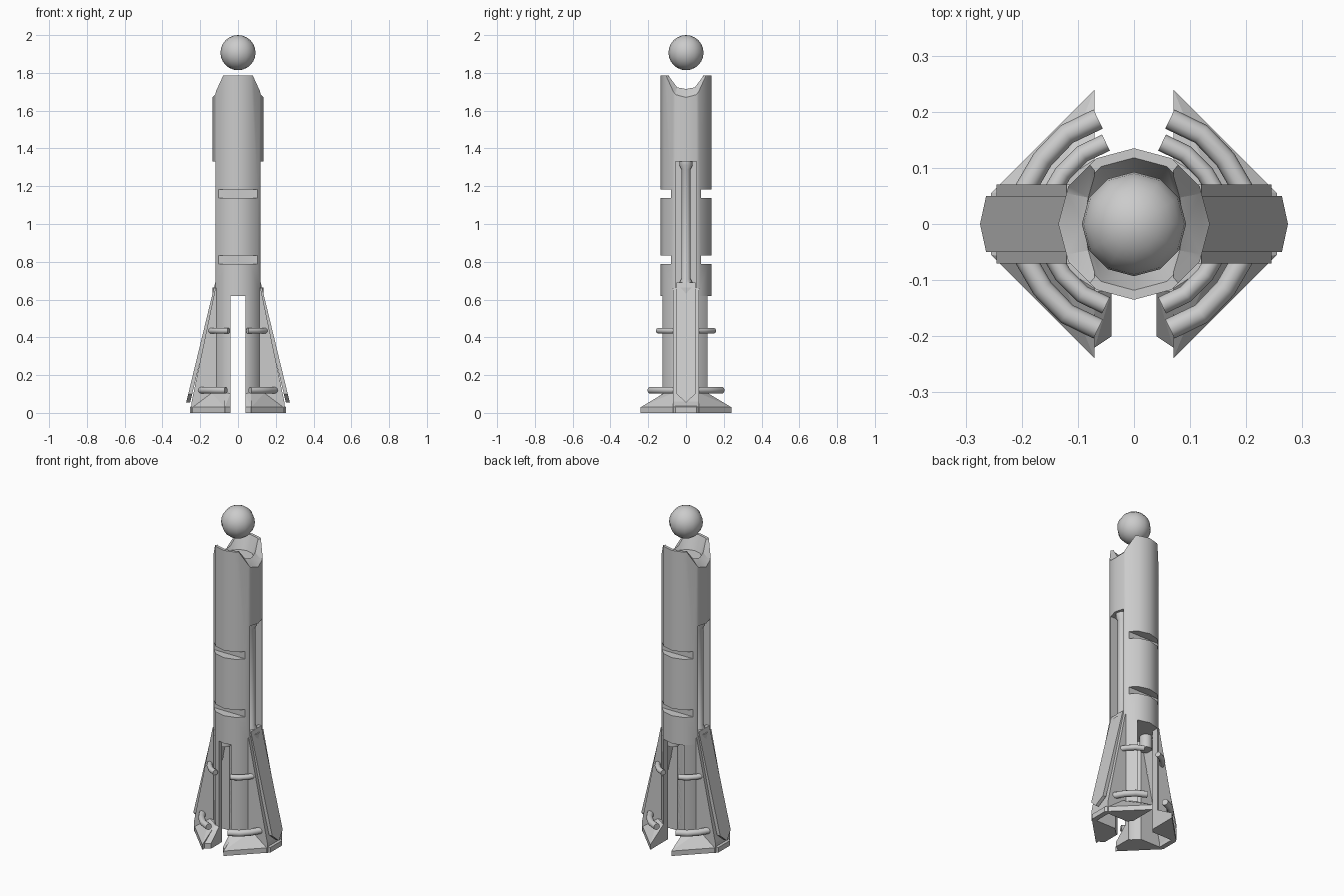
import bpy, bmesh, math
from mathutils import Vector

cube = bpy.data.objects.get("Cube")
if cube:
    bpy.data.objects.remove(cube, do_unlink=True)

grey = bpy.data.materials.new("light grey metal")
grey.use_nodes = True
grey.diffuse_color = (0.6, 0.6, 0.6, 1)
grey.node_tree.nodes["Principled BSDF"].inputs["Base Color"].default_value = (0.6, 0.6, 0.6, 1)


def finish(name, bm):
    bmesh.ops.recalc_face_normals(bm, faces=bm.faces)
    mesh = bpy.data.meshes.new(name)
    bm.to_mesh(mesh)
    bm.free()
    mesh.materials.append(grey)
    obj = bpy.data.objects.new(name, mesh)
    bpy.context.collection.objects.link(obj)
    return obj


def smooth(obj, angle=35):
    bpy.ops.object.select_all(action='DESELECT')
    obj.select_set(True)
    bpy.context.view_layer.objects.active = obj
    bpy.ops.object.shade_smooth_by_angle(angle=math.radians(angle))


def lathe(name, profile, x=0, sides=12):
    """Closed turned solid from (radius, height) pairs, bottom to top."""
    bm = bmesh.new()
    rings = [[bm.verts.new((x + r * math.cos(math.tau * i / sides),
                            r * math.sin(math.tau * i / sides), z))
              for i in range(sides)] for r, z in profile]
    for a, b in zip(rings, rings[1:]):
        for i in range(sides):
            j = (i + 1) % sides
            bm.faces.new((a[i], a[j], b[j], b[i]))
    bm.faces.new(rings[0])
    bm.faces.new(rings[-1])
    return finish(name, bm)


def hull(name, points):
    bm = bmesh.new()
    for p in points:
        bm.verts.new(p)
    res = bmesh.ops.convex_hull(bm, input=bm.verts)
    bmesh.ops.delete(bm, geom=list({v for v in res["geom_interior"] if isinstance(v, bmesh.types.BMVert)}),
                     context='VERTS')
    bmesh.ops.dissolve_limit(bm, angle_limit=0.01, verts=bm.verts, edges=bm.edges)
    return finish(name, bm)


def box(name, x0, x1, y0, y1, z0, z1):
    return hull(name, [(x, y, z) for x in (x0, x1) for y in (y0, y1) for z in (z0, z1)])


def extrude_y(name, profile, half, side):
    """Convex side profile of (x, z) points spread across the width."""
    return hull(name, [(side * x, y, z) for x, z in profile for y in (-half, half)])


def carve(obj, cutters):
    for c in cutters:
        mod = obj.modifiers.new("cut", 'BOOLEAN')
        mod.operation, mod.solver, mod.object = 'DIFFERENCE', 'EXACT', c
    bpy.context.view_layer.update()
    mesh = bpy.data.meshes.new_from_object(obj.evaluated_get(bpy.context.evaluated_depsgraph_get()))
    obj.modifiers.clear()
    obj.data = mesh


def remove(objs):
    for o in objs:
        bpy.data.objects.remove(o, do_unlink=True)


def pipe(name, points, radius, sides=10):
    """Bent tube with mitred joints."""
    bm = bmesh.new()
    pts = [Vector(p) for p in points]
    rings = []
    for i, p in enumerate(pts):
        t = (pts[min(i + 1, len(pts) - 1)] - pts[max(i - 1, 0)]).normalized()
        n = t.cross(Vector((0, 0, 1)))
        rings.append([bm.verts.new(p + radius * (n * math.cos(a) + Vector((0, 0, math.sin(a)))))
                      for a in (math.tau * k / sides for k in range(sides))])
    for a, b in zip(rings, rings[1:]):
        for i in range(sides):
            j = (i + 1) % sides
            bm.faces.new((a[i], a[j], b[j], b[i]))
    bm.faces.new(rings[0])
    bm.faces.new(rings[-1])
    obj = finish(name, bm)
    smooth(obj, 50)


# Main tower with a notched bowl at the top, side slots and face grooves
tower = lathe("tower_body", [(0.135, 0.62), (0.135, 1.785)])
cuts = [lathe("bowl_cut", [(0.085, 1.70), (0.12, 1.79)])]
for s in (-1, 1):
    cuts.append(hull("crown_cut", [(s * x, f * y, z) for f in (-1, 1) for x, y, z in (
        (0.15, 0.06, 1.655), (0.15, 0.115, 1.80), (0.07, 0.045, 1.735), (0.07, 0.11, 1.80))]))
    cuts.append(box("slot_cut", s * 0.06, s * 0.2, -0.055, 0.055, 0.665, 1.33))
    for z in (0.81, 1.16):
        cuts.append(box("groove_cut", -0.2, 0.2, s * 0.08, s * 0.2, z - 0.022, z + 0.022))
carve(tower, cuts)
remove(cuts)
smooth(tower)

# Floating ball
bm = bmesh.new()
bmesh.ops.create_uvsphere(bm, u_segments=12, v_segments=12, radius=0.093)
bmesh.ops.translate(bm, verts=bm.verts, vec=(0, 0, 1.907))
smooth(finish("floating_ball", bm), 60)

for s, label in ((1, "left"), (-1, "right")):
    # Rod in the slot, with wider ends
    smooth(lathe(label + "_slot_rod", [(0.035, 0.54), (0.035, 0.69), (0.025, 0.71),
                                       (0.025, 1.29), (0.035, 1.31), (0.035, 1.33)], s * 0.085))

    # Hollow spaces inside the leg and the gaps between the legs
    cuts = [lathe("core_cut", [(0.105, -0.1), (0.105, 0.62)]),
            extrude_y("fin_cut", [(0, -0.1), (0.225, -0.1), (0.225, 0.02), (0.1, 0.6), (0, 0.6)], 0.05, s),
            box("front_gap", -s * 0.3, s * 0.04, -0.3, 0, -0.1, 0.7),
            box("back_gap", -s * 0.3, s * 0.07, 0, 0.3, -0.1, 0.7)]

    # Curved column wall
    column = lathe(label + "_column", [(0.135, 0), (0.135, 0.62)])
    # Sloping buttress
    fin = extrude_y(label + "_buttress", [(0.08, 0.66), (0.12, 0.66), (0.245, 0.06), (0.245, 0), (0.08, 0)], 0.07, s)
    # Spreading foot
    foot = hull(label + "_foot", [(s * x, f * y, z) for f in (-1, 1) for x, y, z in (
        (0.07, 0.24, 0), (0.07, 0.24, 0.03), (0.255, 0.055, 0), (0.255, 0.055, 0.03),
        (0.07, 0.115, 0.105), (0.14, 0.07, 0.105))])
    # Lip narrowing the front gap
    lip = hull(label + "_front_lip", [(s * x, y, z) for x, y0 in ((0.04, -0.2), (0.07, -0.22))
                                      for y, z in ((-0.1, 0), (y0, 0), (y0, 0.03), (-0.12, 0.105), (-0.1, 0.105))])
    for part in (column, fin, foot, lip):
        carve(part, cuts)
    remove(cuts)
    smooth(column)

    # Raised spine plate with a pointed lower end
    slope = lambda z, out: s * (0.122 + (0.66 - z) * 0.242 + out)
    hull(label + "_spine", [(slope(z, out), y, z) for out in (-0.015, 0.006) for y, z in (
        (-0.05, 0.69), (0.05, 0.69), (-0.05, 0.1), (0.05, 0.1), (0, 0.055))])

    # Curved pipes from buttress to gap
    for f, face in ((-1, "front"), (1, "back")):
        pipe(f"{label}_{face}_lower_pipe", [(s * x, f * y, 0.12) for x, y in (
            (0.064, 0.187), (0.12, 0.16), (0.163, 0.115), (0.195, 0.06))], 0.019)
        pipe(f"{label}_{face}_upper_pipe", [(s * x, f * y, 0.435) for x, y in (
            (0.05, 0.145), (0.092, 0.125), (0.127, 0.09), (0.15, 0.05))], 0.016)
